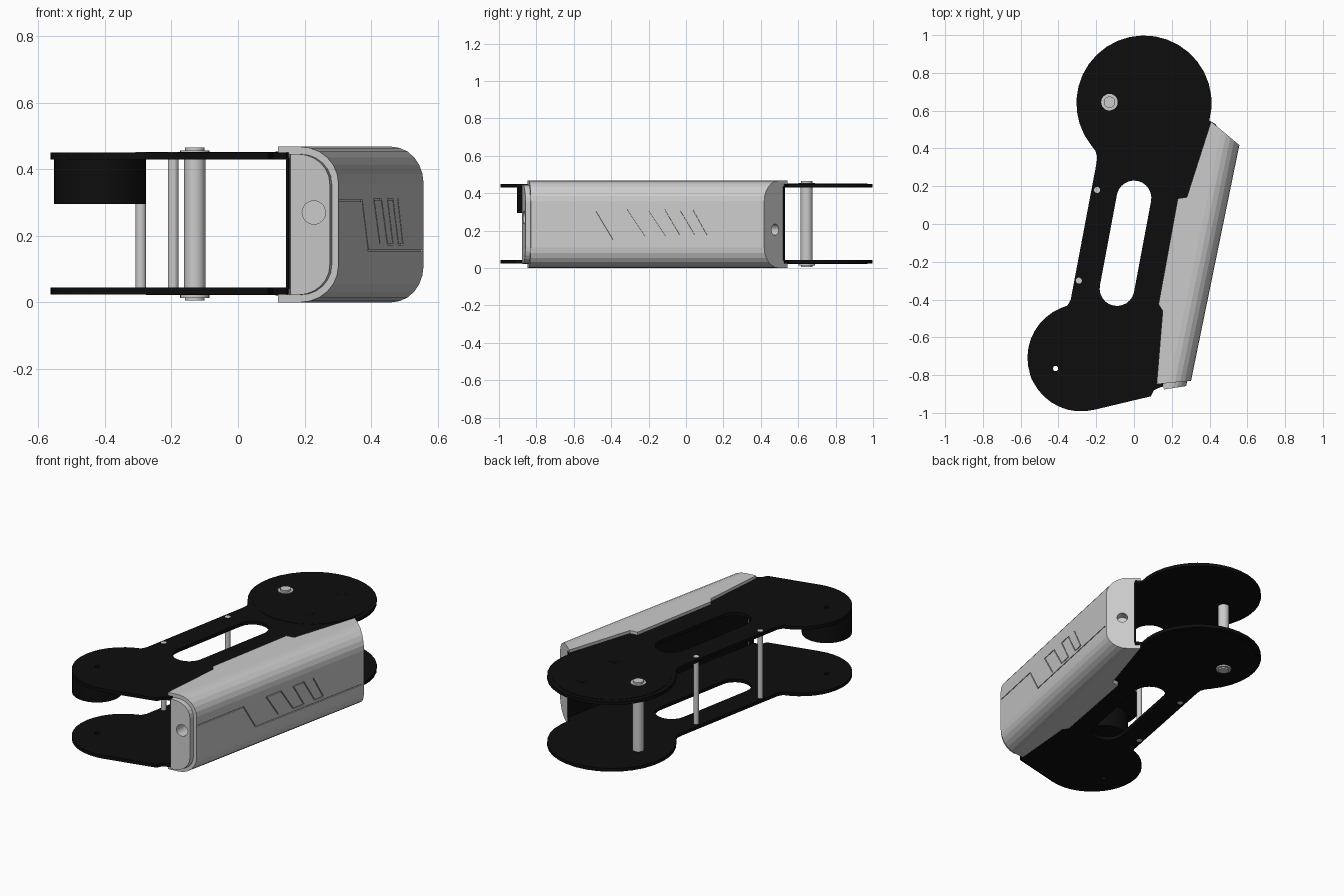
import bpy, bmesh, math
from mathutils import Vector, Matrix

if "Cube" in bpy.data.objects:
    bpy.data.objects.remove(bpy.data.objects["Cube"])

black = bpy.data.materials.new("black")
black.diffuse_color = (0.004, 0.004, 0.004, 1)
black.use_nodes = True
black.node_tree.nodes["Principled BSDF"].inputs["Base Color"].default_value = black.diffuse_color

SLOPE = 0.204  # lean of the long axis: dx per dy


def finish(name, bm, mat=None, smooth=False):
    bmesh.ops.recalc_face_normals(bm, faces=bm.faces)
    me = bpy.data.meshes.new(name)
    bm.to_mesh(me)
    bm.free()
    ob = bpy.data.objects.new(name, me)
    bpy.context.collection.objects.link(ob)
    if mat:
        me.materials.append(mat)
    if smooth:
        bpy.context.view_layer.objects.active = ob
        bpy.ops.object.select_all(action='DESELECT')
        ob.select_set(True)
        bpy.ops.object.shade_smooth_by_angle()
    return ob


def prism(name, pts, z0, z1, mat=None, round_edge=None, radius=0.1):
    """Extrude an outline; optionally round the top and bottom of one side."""
    bm = bmesh.new()
    lo = [bm.verts.new((x, y, z0)) for x, y in pts]
    hi = [bm.verts.new((x, y, z1)) for x, y in pts]
    n = len(pts)
    bm.faces.new(lo)
    bm.faces.new(hi)
    for i in range(n):
        j = (i + 1) % n
        bm.faces.new((lo[i], lo[j], hi[j], hi[i]))
    bmesh.ops.recalc_face_normals(bm, faces=bm.faces)
    if round_edge is not None:
        i, j = round_edge, (round_edge + 1) % n
        edges = [bm.edges.get((r[i], r[j])) for r in (lo, hi)]
        bmesh.ops.bevel(bm, geom=edges, offset=radius, segments=6,
                        profile=0.5, affect='EDGES')
    return finish(name, bm, mat)


def rod(name, x, y, z0, z1, r, mat=None, n=24):
    bm = bmesh.new()
    bmesh.ops.create_cone(bm, cap_ends=True, segments=n, radius1=r, radius2=r,
                          depth=z1 - z0,
                          matrix=Matrix.Translation((x, y, (z0 + z1) / 2)))
    return finish(name, bm, mat, True)


def drill(name, at, axis, r, depth):
    bm = bmesh.new()
    rot = Vector(axis).to_track_quat('Z', 'Y').to_matrix().to_4x4()
    bmesh.ops.create_cone(bm, cap_ends=True, segments=24, radius1=r, radius2=r,
                          depth=depth, matrix=Matrix.Translation(at) @ rot)
    return finish(name, bm)


def cut(ob, cutter, self_cross=False):
    m = ob.modifiers.new("cut", 'BOOLEAN')
    m.operation, m.solver, m.object = 'DIFFERENCE', 'EXACT', cutter
    m.use_self = self_cross
    cutter.hide_render = True
    bpy.context.view_layer.objects.active = ob
    bpy.ops.object.modifier_apply(modifier=m.name)
    bpy.data.objects.remove(cutter)


def arc(cx, cy, r, a0, a1, n):
    return [(cx + r * math.cos(math.radians(a0 + (a1 - a0) * i / n)),
             cy + r * math.sin(math.radians(a0 + (a1 - a0) * i / n)))
            for i in range(n + 1)]


# side plates: two discs joined by a slotted waist
BIG, SMALL, PIN = (0.053, 0.64), (-0.28, -0.708), (-0.415, -0.765)
outline = (arc(*BIG, 0.358, -15, 219, 22)
           + [(-0.205, 0.388), (-0.195, 0.36), (-0.198, 0.325),
              (-0.335, -0.40), (-0.352, -0.432)]
           + arc(*SMALL, 0.284, 112, 284, 18)
           + [(0.09, -0.912), (0.105, -0.88), (0.145, -0.862), (0.43, 0.53)])
slot = arc(0.0, 0.138, 0.092, -12, 168, 12) + arc(-0.09, -0.342, 0.092, 168, 348, 12)
for name, z in (("lower_plate", 0.024), ("upper_plate", 0.43)):
    plate = prism(name, outline, z, z + 0.02, black)
    cut(plate, prism("slot_cutter", slot, z - 0.1, z + 0.1))
    cut(plate, drill("pin_cutter", (*PIN, z), (0, 0, 1), 0.014, 0.2))

# thin raised faces on the large discs, and bolt marks
for name, z0, z1 in (("upper_disc_face", 0.449, 0.452), ("lower_disc_face", 0.022, 0.025)):
    pts = [p for p in arc(*BIG, 0.33, 0, 360, 40)[:-1]]
    prism(name, pts, z0, z1, black)
    for i, a in enumerate((60, -60)):
        x = BIG[0] + 0.18 * math.cos(math.radians(a))
        y = BIG[1] + 0.18 * math.sin(math.radians(a))
        rod(f"{name}_bolt_{i}", x, y, z0 - 0.001, z1 + 0.001, 0.03, black)

# hub hanging under the upper plate
hub = rod("hub", *PIN, 0.295, 0.431, 0.139, black, 32)
cut(hub, drill("hub_cutter", (*PIN, 0.36), (0, 0, 1), 0.014, 0.4))

# spacer posts
rod("main_post", -0.13, 0.645, 0.04, 0.435, 0.032)
for name, a, b in (("top", 0.449, 0.456), ("bottom", 0.013, 0.026)):
    rod(f"main_post_{name}_washer", -0.13, 0.645, a, b, 0.044)
rod("main_post_top_nut", -0.13, 0.645, 0.454, 0.466, 0.03)
rod("main_post_bottom_nut", -0.13, 0.645, 0.005, 0.015, 0.03)
for i, (x, y) in enumerate(((-0.195, 0.18), (-0.292, -0.30))):
    rod(f"thin_post_{i}", x, y, 0.023, 0.452, 0.016)

# black back wall between the plates
prism("back_wall", [(0.145, -0.862), (0.152, -0.862), (0.437, 0.52), (0.43, 0.53)],
      0.04, 0.435, black)

# grey shell with flanges lapping over both plates
shell = prism("shell", [(0.12, -0.848), (0.302, -0.83), (0.558, 0.418), (0.408, 0.543),
                        (0.28, 0.142), (0.232, 0.135), (0.13, -0.425), (0.152, -0.46)],
              0.0, 0.468, round_edge=1, radius=0.11)
cut(shell, prism("plate_gap_cutter", [(0.13, -0.95), (0.461, 0.67), (-0.3, 0.67), (-0.3, -0.95)],
                 0.024, 0.45))
cut(shell, drill("rear_hole_cutter", (0.487, 0.476, 0.205), (0.64, 0.77, 0), 0.03, 0.1))
cut(shell, drill("front_hole_cutter", (0.228, -0.84, 0.27), (0.0, 1, 0), 0.035, 0.16))

# grooves on the outer face: stepped seam line and slanted vents
seam = [(-0.82, 0.305), (-0.48, 0.305), (-0.39, 0.155), (0.40, 0.155)]
lines = list(zip(seam, seam[1:]))
tops = [(-0.31, -0.22), (-0.20, -0.11), (-0.11, -0.03), (-0.03, 0.05), (0.04, 0.115)]
for i, (a, b) in enumerate(tops):
    lines.append(((a, 0.31), (b, 0.175)))
    if i % 2 == 0 and i + 1 < len(tops):
        lines.append(((a, 0.31), (tops[i + 1][0], 0.31)))
    elif i + 1 < len(tops):
        lines.append(((b, 0.175), (tops[i + 1][1], 0.175)))
normal = Vector((1, -SLOPE, 0)).normalized()
bm = bmesh.new()
for (y0, z0), (y1, z1) in lines:
    p, q = (Vector((0.302 + (y + 0.83) * 0.2051, y, z)) for y, z in ((y0, z0), (y1, z1)))
    d = (q - p).normalized()
    side = normal.cross(d)
    rot = Matrix((d, side, normal)).transposed().to_4x4()
    size = Matrix.Diagonal(((q - p).length + 0.004, 0.005, 0.012, 1))
    bmesh.ops.create_cube(bm, size=1, matrix=Matrix.Translation((p + q) / 2) @ rot @ size)
cut(shell, finish("groove_cutter", bm), True)

# raised end cap with a round socket
cap = prism("end_cap", [(0.152, -0.82), (0.158, -0.876), (0.276, -0.858), (0.285, -0.82)],
            0.022, 0.446, round_edge=2, radius=0.09)
cut(cap, drill("socket_cutter", (0.228, -0.84, 0.27), (0, 1, 0), 0.035, 0.16))
